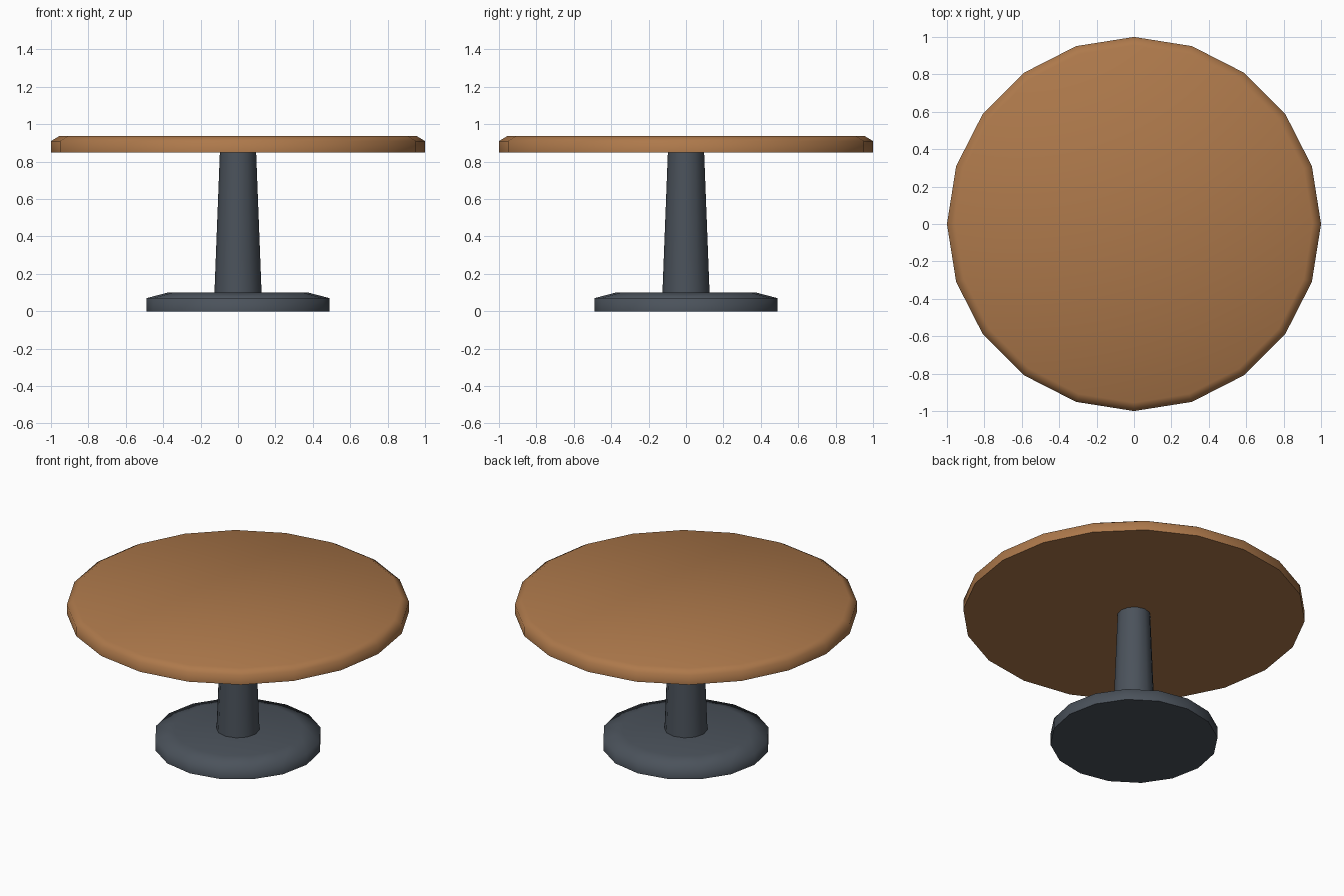
import bpy, bmesh
from math import cos, sin, tau, radians

if "Cube" in bpy.data.objects:
    bpy.data.objects.remove(bpy.data.objects["Cube"])


def material(name, color):
    m = bpy.data.materials.new(name)
    m.diffuse_color = color
    m.use_nodes = True
    m.node_tree.nodes["Principled BSDF"].inputs["Base Color"].default_value = m.diffuse_color
    return m


def lathe(name, profile, sides, mat):
    """Revolve (radius, z) points around z and close both ends with fans."""
    bm = bmesh.new()
    rings = [[bm.verts.new((r * cos(tau * i / sides), r * sin(tau * i / sides), z))
              for i in range(sides)] for r, z in profile]
    bottom = bm.verts.new((0, 0, profile[0][1]))
    top = bm.verts.new((0, 0, profile[-1][1]))
    for i in range(sides):
        j = (i + 1) % sides
        for a, b in zip(rings, rings[1:]):
            bm.faces.new((a[i], a[j], b[j], b[i]))
        bm.faces.new((bottom, rings[0][j], rings[0][i]))
        bm.faces.new((top, rings[-1][i], rings[-1][j]))
    mesh = bpy.data.meshes.new(name)
    bm.to_mesh(mesh)
    bm.free()
    mesh.materials.append(mat)
    obj = bpy.data.objects.new(name, mesh)
    bpy.context.collection.objects.link(obj)
    # Smooth the chamfers, keep the right-angled edges crisp
    bpy.ops.object.select_all(action='DESELECT')
    obj.select_set(True)
    bpy.context.view_layer.objects.active = obj
    bpy.ops.object.shade_smooth_by_angle(angle=radians(80))
    return obj


wood = material("wood", (0.42, 0.19, 0.07, 1))
metal = material("dark_metal", (0.07, 0.085, 0.105, 1))

# Round foot with chamfered upper rim
lathe("base", [(0.49, 0), (0.49, 0.07), (0.375, 0.10)], 16, metal)
# Tapered pedestal
lathe("column", [(0.126, 0.10), (0.097, 0.85)], 12, metal)
# Table top with chamfered upper rim
lathe("table_top", [(1.0, 0.85), (1.0, 0.91), (0.955, 0.937)], 20, wood)
